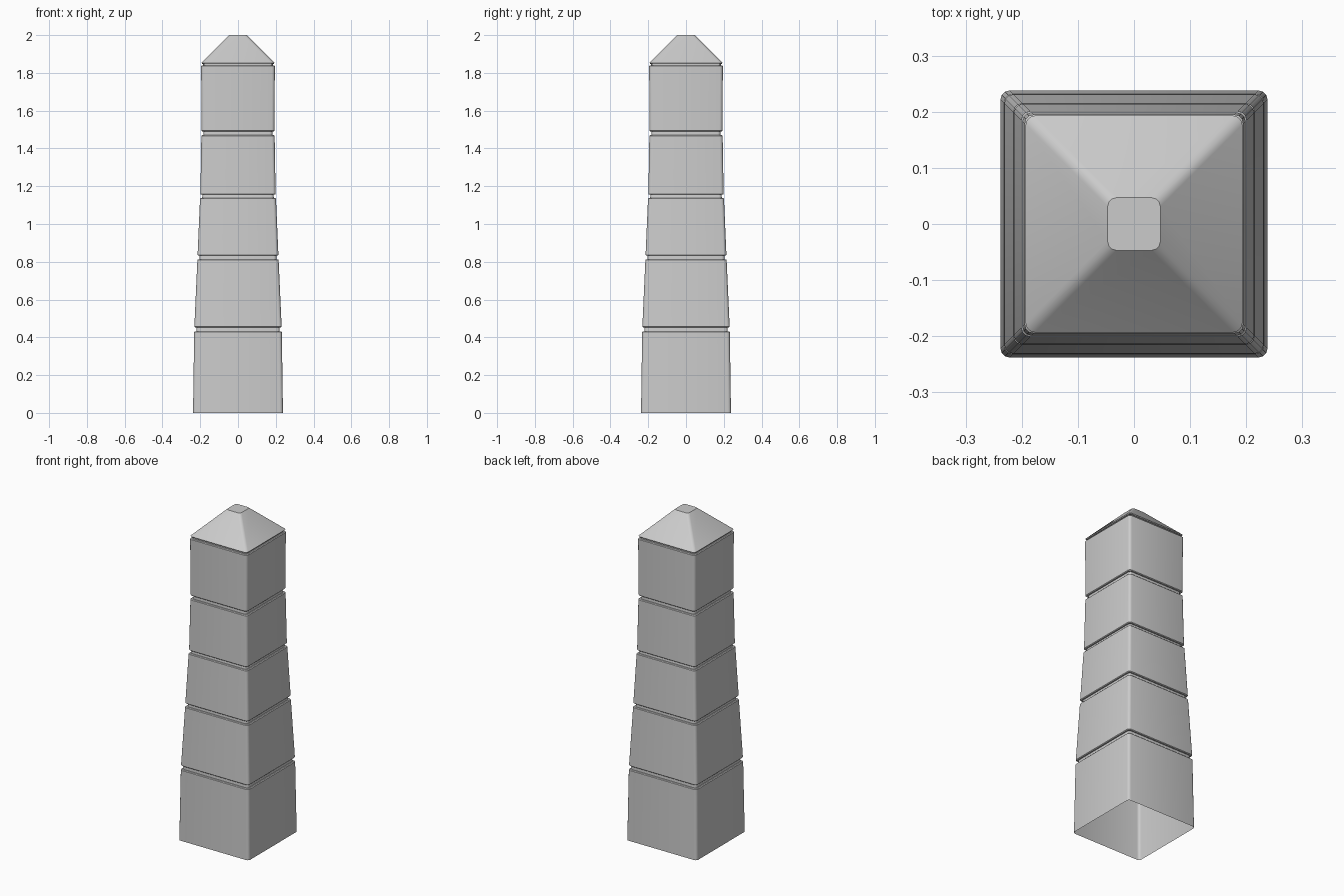
import bpy, bmesh
from math import cos, sin, pi

cube = bpy.data.objects.get("Cube")
if cube:
    bpy.data.objects.remove(cube, do_unlink=True)

stone = bpy.data.materials.new("grey_stone")
stone.use_nodes = True
GREY = (0.6, 0.6, 0.6, 1)
stone.diffuse_color = GREY
stone.node_tree.nodes["Principled BSDF"].inputs["Base Color"].default_value = GREY

SEGMENTS = 3   # facets on each rounded corner
LIP = 0.004    # chamfer on block edges


def rounded_square(half, radius=0.016):
    """Counter-clockwise outline of a square with rounded corners."""
    points = []
    for corner in range(4):
        start = corner * pi / 2
        sx = 1 if corner in (0, 3) else -1
        sy = 1 if corner < 2 else -1
        for i in range(SEGMENTS + 1):
            a = start + i * pi / 2 / SEGMENTS
            points.append((sx * (half - radius) + radius * cos(a),
                           sy * (half - radius) + radius * sin(a)))
    return points


def loft(name, profile, close_top=False):
    """Skin rounded squares stacked along z; the bottom stays open."""
    bm = bmesh.new()
    rings = [[bm.verts.new((x, y, z)) for x, y in rounded_square(half)]
             for half, z in profile]
    for low, high in zip(rings, rings[1:]):
        for i in range(len(low)):
            j = (i + 1) % len(low)
            bm.faces.new((low[i], low[j], high[j], high[i]))
    if close_top:
        bm.faces.new(rings[-1])
    mesh = bpy.data.meshes.new(name)
    bm.to_mesh(mesh)
    bm.free()
    mesh.materials.append(stone)
    obj = bpy.data.objects.new(name, mesh)
    bpy.context.collection.objects.link(obj)
    bpy.ops.object.select_all(action="DESELECT")
    obj.select_set(True)
    bpy.context.view_layer.objects.active = obj
    bpy.ops.object.shade_smooth_by_angle(angle=pi / 6)


# Tapering blocks: bottom z, top z, bottom half width, top half width
blocks = [
    (0.0, 0.432, 0.238, 0.232),
    (0.453, 0.813, 0.231, 0.215),
    (0.832, 1.138, 0.214, 0.201),
    (1.155, 1.470, 0.199, 0.194),
    (1.490, 1.840, 0.193, 0.195),
]
GROOVE = 0.011

# Shaft: the blocks and the recessed joints between them in one skin
shaft = []
for index, (z0, z1, w0, w1) in enumerate(blocks):
    if index:
        shaft += [(w0 - GROOVE, z0), (w0 - LIP, z0), (w0, z0 + LIP)]
    else:
        shaft.append((w0, z0))
    shaft += [(w1, z1 - LIP), (w1 - LIP, z1), (w1 - GROOVE, z1)]
shaft.append((0.184, 1.848))
loft("shaft", shaft)

# Pyramid cap with a small flat top
loft("cap", [(0.184, 1.848), (0.190, 1.848), (0.193, 1.853), (0.047, 2.0)],
     close_top=True)
